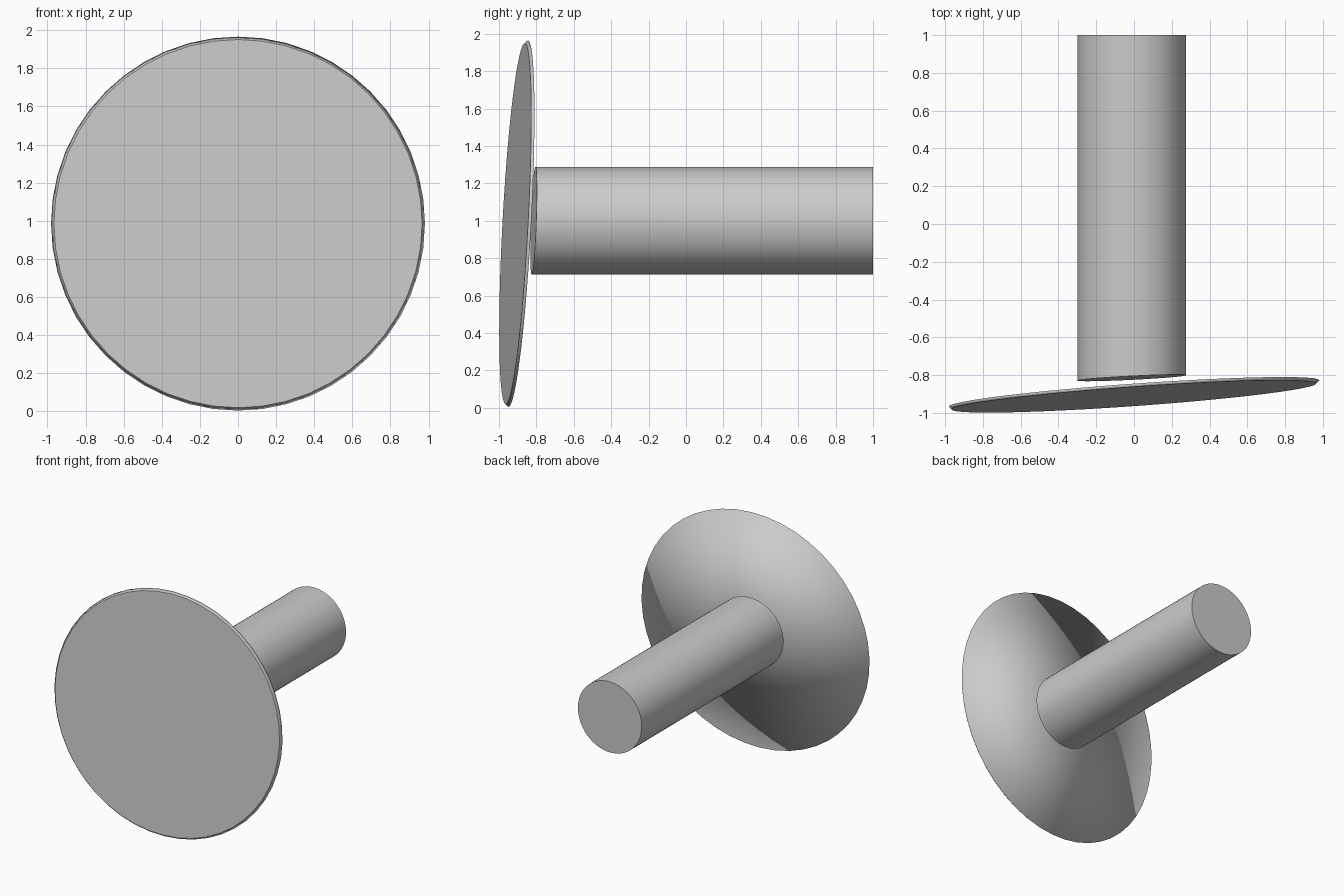
import bpy
import bmesh
from math import cos, sin, tau
from mathutils import Vector

cube = bpy.data.objects.get("Cube")
if cube:
    bpy.data.objects.remove(cube)

# One plain grey finish for everything
grey = bpy.data.materials.new("plain grey")
grey.use_nodes = True
colour = (0.6, 0.6, 0.6, 1)
grey.diffuse_color = colour
grey.node_tree.nodes["Principled BSDF"].inputs["Base Color"].default_value = colour


def ring(bm, centre, radius, slope_x, slope_z, sides):
    """Circle of vertices facing along y, sheared to lie on a tilted plane."""
    verts = []
    for i in range(sides):
        x, z = radius * cos(tau * i / sides), radius * sin(tau * i / sides)
        verts.append(bm.verts.new(centre + Vector((x, slope_x * x + slope_z * z, z))))
    return verts


def bridge(bm, a, b):
    for i in range(len(a)):
        j = (i + 1) % len(a)
        bm.faces.new((a[i], a[j], b[j], b[i])).smooth = True


def flat_cap(bm, verts):
    """Flat end face with a crisp border."""
    face = bm.faces.new(verts)
    for edge in face.edges:
        edge.smooth = False


def finish(bm, name):
    bmesh.ops.recalc_face_normals(bm, faces=bm.faces)
    mesh = bpy.data.meshes.new(name)
    bm.to_mesh(mesh)
    bm.free()
    mesh.materials.append(grey)
    bpy.context.collection.objects.link(bpy.data.objects.new(name, mesh))


# Thin tilted disc: flat front, narrow bevelled rim, softly shaded back
bm = bmesh.new()
tilt = (0.071, 0.053)
middle = Vector((0, -0.905, 0.985))
front = ring(bm, middle + Vector((0, -0.008, 0)), 0.966, *tilt, 48)
back = ring(bm, middle + Vector((0, 0.008, 0)), 0.981, *tilt, 48)
flat_cap(bm, front)
bridge(bm, front, back)
hub = bm.verts.new(middle + Vector((0, 0.014, 0)))
for i, v in enumerate(back):
    bm.faces.new((v, back[(i + 1) % len(back)], hub)).smooth = True
finish(bm, "disc")

# Straight stem behind the disc, its near end cut at a slight angle
bm = bmesh.new()
near = ring(bm, Vector((-0.012, -0.815, 1.0)), 0.288, 0.05, 0.035, 64)
far = ring(bm, Vector((-0.012, 1.0, 1.0)), 0.288, 0, 0, 64)
bridge(bm, near, far)
flat_cap(bm, near)
flat_cap(bm, far)
finish(bm, "stem")
